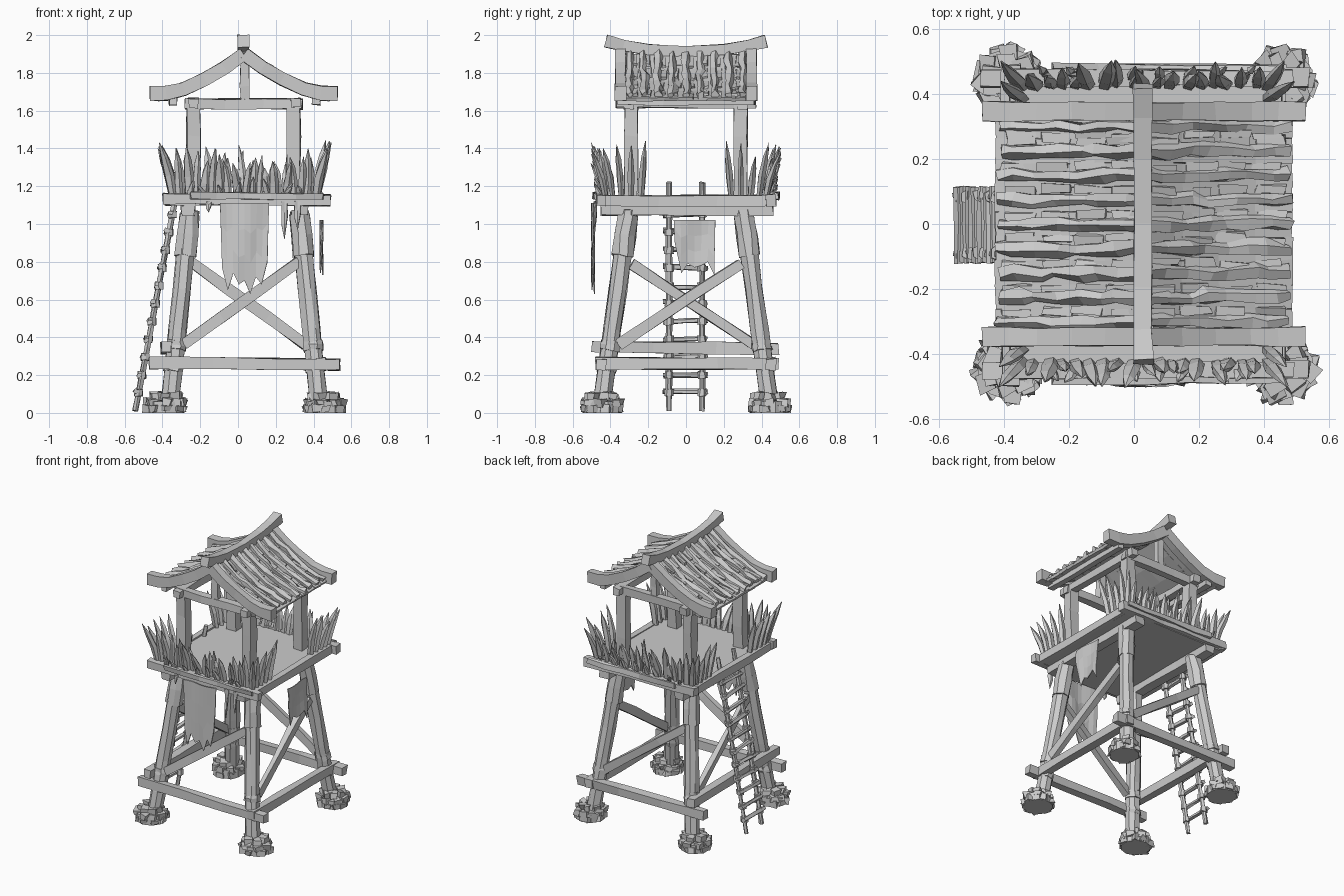
import bpy, bmesh, math, random
from mathutils import Vector

random.seed(4)
if "Cube" in bpy.data.objects:
    bpy.data.objects.remove(bpy.data.objects["Cube"], do_unlink=True)

mat = bpy.data.materials.new("weathered_grey")
mat.use_nodes = True
GREY = (0.6, 0.6, 0.6, 1)
mat.diffuse_color = GREY
mat.node_tree.nodes["Principled BSDF"].inputs["Base Color"].default_value = GREY

CX = 0.035                      # centre line of the tower
R = random.uniform


def finish(bm, name):
    bmesh.ops.recalc_face_normals(bm, faces=bm.faces[:])
    me = bpy.data.meshes.new(name)
    bm.to_mesh(me)
    bm.free()
    ob = bpy.data.objects.new(name, me)
    me.materials.append(mat)
    bpy.context.collection.objects.link(ob)
    return ob


def sweep(bm, pts, w, h, sides=4, jit=0.004, scales=None):
    """Sweep a box or polygon section along a path, with hand-hewn wobble."""
    pts = [Vector(p) for p in pts]
    rings = []
    for i, p in enumerate(pts):
        d = (pts[min(i + 1, len(pts) - 1)] - pts[max(i - 1, 0)]).normalized()
        hint = Vector((0, 1, 0)) if abs(d.z) > 0.8 else Vector((0, 0, 1))
        u = d.cross(hint).normalized()
        v = u.cross(d)
        s = scales[i] if scales else 1
        k = 1 / (2 * math.cos(math.pi / sides))
        ring = []
        for j in range(sides):
            a = 2 * math.pi * (j + 0.5) / sides
            q = p + u * w * s * k * math.cos(a) + v * h * s * k * math.sin(a)
            ring.append(bm.verts.new(q + Vector((R(-jit, jit), R(-jit, jit), R(-jit, jit)))))
        rings.append(ring)
    for a, b in zip(rings, rings[1:]):
        for j in range(sides):
            n = (j + 1) % sides
            bm.faces.new((a[j], a[n], b[n], b[j]))
    bm.faces.new(rings[0])
    bm.faces.new(rings[-1])


def line(a, b, n):
    a, b = Vector(a), Vector(b)
    return [a.lerp(b, i / n) for i in range(n + 1)]


def beam(name, a, b, w, h, n=3, sides=4, jit=0.005):
    bm = bmesh.new()
    sweep(bm, line(a, b, n), w, h, sides, jit)
    return finish(bm, name)


# Legs with thicker head blocks, and rubble footings
def leg_at(sx, sy, z):
    t = z / 1.06
    return Vector((CX + sx * (0.40 - 0.11 * t), sy * (0.45 - 0.145 * t), z))


corners = [(sx, sy) for sx in (-1, 1) for sy in (-1, 1)]
for sx, sy in corners:
    tag = ("left" if sx > 0 else "right") + ("_front" if sy < 0 else "_back")
    bm = bmesh.new()
    sweep(bm, line(leg_at(sx, sy, 0.02), leg_at(sx, sy, 1.07), 5), 0.092, 0.092, 8, 0.005)
    for z0, z1, r in ((0.83, 1.05, 0.108), (0.22, 0.27, 0.1), (0.33, 0.38, 0.1)):
        sweep(bm, line(leg_at(sx, sy, z0), leg_at(sx, sy, z1), 2), r, r, 8, 0.006, (1, 1, 0.93))
    finish(bm, "leg_" + tag)

    bm = bmesh.new()
    c = Vector((CX + sx * 0.42, sy * 0.443, 0))
    sweep(bm, line(c, c + Vector((0, 0, 0.06)), 1), 0.19, 0.19, 10, 0.0)
    for ring, count, z in ((0.084, 9, 0.022), (0.08, 8, 0.055), (0.058, 7, 0.088)):
        for i in range(count):
            a = 2 * math.pi * (i + R(-0.3, 0.3)) / count
            p = c + Vector((math.cos(a) * ring, math.sin(a) * ring, z))
            stone = bmesh.ops.create_cube(bm, size=R(0.04, 0.054))["verts"]
            turn = R(0, 3)
            for v in stone:
                x, y = v.co.x + R(-.01, .01), v.co.y + R(-.01, .01)
                v.co = p + Vector((x * math.cos(turn) - y * math.sin(turn),
                                   x * math.sin(turn) + y * math.cos(turn), v.co.z * 0.8 + R(-.008, .008)))
                v.co.z = max(v.co.z, 0)
    finish(bm, "footing_stones_" + tag)

# Lower ties and one diagonal brace per side
beam("tie_front", (-0.47, -0.45, 0.265), (0.54, -0.45, 0.255), 0.055, 0.06)
beam("tie_back", (-0.47, 0.45, 0.265), (0.54, 0.45, 0.255), 0.055, 0.06)
beam("tie_left", (0.44, -0.48, 0.26), (0.44, 0.49, 0.26), 0.055, 0.06)
beam("tie_right", (-0.38, -0.5, 0.35), (-0.38, 0.49, 0.34), 0.055, 0.06)
for name, a, b in (("front", (-0.29, -0.41, 0.36), (0.32, -0.35, 0.8)),
                   ("back", (0.36, 0.41, 0.36), (-0.25, 0.35, 0.8)),
                   ("left", (0.41, -0.36, 0.36), (0.36, 0.29, 0.79)),
                   ("right", (-0.34, 0.36, 0.36), (-0.29, -0.29, 0.79))):
    beam("brace_" + name, a, b, 0.038, 0.055)

# Platform: planked floor, bearers and end rails
bm = bmesh.new()
for i in range(9):
    y = -0.4 + i * 0.1
    sweep(bm, line((-0.36, y, 1.12), (0.43, y, 1.12), 2), 0.102, 0.045, 4, 0.0)
finish(bm, "floor_planks")
for s in (-1, 1):
    side = "left" if s > 0 else "right"
    beam("bearer_" + side, (CX + s * 0.3, -0.45, 1.072), (CX + s * 0.3, 0.46, 1.072), 0.07, 0.055)
    beam("floor_edge_" + side, (CX + s * 0.40, -0.45, 1.125), (CX + s * 0.40, 0.47, 1.125), 0.04, 0.055)
    end = "front" if s < 0 else "back"
    beam("end_rail_" + end, (-0.4, s * 0.45, 1.135), (0.49, s * 0.45, 1.125), 0.05, 0.058, 5)
    beam("rail_batten_" + end, (-0.25, s * 0.485, 1.15), (0.45, s * 0.48, 1.145), 0.018, 0.035, 5)


# Palisade spikes, leaning outwards and returning around each corner
def spike(bm, x, y, lean, height, w):
    p = Vector((x, y, 1.12))
    l = Vector(lean)
    pts = [p, p + l * 0.3 + Vector((0, 0, height * 0.45)),
           p + l * 0.65 + Vector((0, 0, height * 0.75)), p + l + Vector((0, 0, height))]
    sweep(bm, pts, w, w * 0.7, 5, 0.003, (0.8, 1, 0.75, 0.04))


for sy, end in ((-1, "front"), (1, "back")):
    bm = bmesh.new()
    for i in range(17):
        x = -0.3 + i * 0.67 / 16
        spike(bm, x + R(-.01, .01), sy * 0.425, (R(-0.03, 0.03), sy * R(0.02, 0.08), 0), R(0.17, 0.3), R(0.032, 0.05))
        if i % 2:
            spike(bm, x, sy * 0.445, (R(-0.05, 0.05), sy * 0.04, 0), R(0.08, 0.14), 0.03)
    for sx in (-1, 1):
        for i, y in enumerate((0.24, 0.29, 0.34, 0.385, 0.42)):
            spike(bm, CX + sx * 0.375, sy * y, (sx * R(0.05, 0.085), sy * (i - 1) * 0.027, 0), R(0.23, 0.32), 0.042)
    finish(bm, "spikes_" + end)

# Upper posts and roof frame
for sx, sy in corners:
    x, y = CX - 0.005 + sx * 0.265, sy * 0.29
    tag = ("left" if sx > 0 else "right") + ("_front" if sy < 0 else "_back")
    beam("post_" + tag, (x, y, 1.12), (x, y, 1.64), 0.072, 0.068, 3)
for s in (-1, 1):
    end = "front" if s < 0 else "back"
    side = "left" if s > 0 else "right"
    beam("tie_beam_" + end, (-0.28, s * 0.3, 1.635), (0.34, s * 0.3, 1.635), 0.05, 0.055)
    beam("king_post_" + end, (CX, s * 0.3, 1.64), (CX, s * 0.3, 1.9), 0.045, 0.045)
    beam("wall_plate_" + side, (CX + s * 0.27, -0.37, 1.64), (CX + s * 0.27, 0.37, 1.64), 0.05, 0.05)
    beam("eave_purlin_" + side, (CX + s * 0.38, -0.36, 1.65), (CX + s * 0.38, 0.36, 1.65), 0.04, 0.04)


def slope(s, t, y, lift=0):
    return Vector((CX - 0.005 + s * 0.455 * t, y, 1.895 - 0.35 * t + 0.12 * t * t + lift))


# Curved gable boards and sagging ridge beam
for sy, end in ((-1, "front"), (1, "back")):
    for s, side in ((-1, "right"), (1, "left")):
        bm = bmesh.new()
        path = [slope(s, t, sy * 0.347, 0.005 + 0.1 * max(0, t - 0.8)) for t in (0, 0.22, 0.45, 0.7, 0.9, 1.09)]
        sweep(bm, path, 0.055, 0.07, 4, 0.003, (1, 1, 1, 1, 1.1, 1.1))
        finish(bm, "gable_board_" + end + "_" + side)
bm = bmesh.new()
ridge = [(CX - 0.007, y, 1.912 + 0.055 * (abs(y) / 0.42) ** 2.2) for y in (-0.425, -0.33, -0.2, 0, 0.2, 0.33, 0.425)]
sweep(bm, ridge, 0.055, 0.058, 4, 0.003, (1.15, 1, 1, 1, 1, 1, 1.15))
finish(bm, "ridge_beam")

# Roof covering: under-boards with rough split poles running down the slope
for s, side in ((-1, "right"), (1, "left")):
    bm = bmesh.new()
    rows = 9
    for k in range(rows):
        y = -0.3 + 0.6 * k / (rows - 1)
        sweep(bm, [slope(s, t, y, -0.005) for t in (0, 0.25, 0.5, 0.75, 1)], 0.076, 0.02, 4, 0.003)
        steps = [0] + [i / 7 + R(-0.04, 0.04) for i in range(1, 7)] + [R(0.96, 1.01)]
        sweep(bm, [slope(s, t, y + R(-0.006, 0.006), 0.014) for t in steps],
              0.036, 0.036, 5, 0.007, [R(0.75, 1.2) for t in steps])
        for j in range(4):
            t0 = j * 0.24 + R(0, 0.05)
            yy = y + R(0.02, 0.035) * (-1 if k == rows - 1 else 1)
            sweep(bm, [slope(s, t0, yy, 0), slope(s, min(t0 + 0.2, 1.0), yy, 0.012)], 0.026, 0.016, 4, 0.006)
    finish(bm, "roof_poles_" + side)

# Ladder leaning on the right side
foot, head = Vector((-0.545, 0, 0.01)), Vector((-0.315, 0, 1.22))
for y in (-0.09, 0.085):
    off = Vector((0, y, 0))
    beam("ladder_rail", foot + off, head + off, 0.027, 0.027, 7, 6, 0.004)
bm = bmesh.new()
for i in range(11):
    p = foot.lerp(head, 0.08 + i * 0.078)
    sweep(bm, line(p + Vector((-0.012, -0.12, R(-.01, .01))), p + Vector((-0.012, 0.115, R(-.01, .01))), 2), 0.026, 0.024, 5, 0.004)
    for y in (-0.09, 0.085):
        q = p + Vector((0, y, 0))
        sweep(bm, line(q - Vector((0, 0, 0.018)), q + Vector((0, 0, 0.018)), 1), 0.042, 0.042, 6, 0.004)
finish(bm, "ladder_rungs")


# Torn cloths hanging from the platform
def cloth(name, a, b, out, lengths, narrow=1.0):
    bm = bmesh.new()
    a, b, out = Vector(a), Vector(b), Vector(out)
    mid = (a + b) / 2
    grid = []
    n = len(lengths) - 1
    for i, l in enumerate(lengths):
        top = a.lerp(b, i / n)
        grid.append([bm.verts.new(top.lerp(mid, (1 - narrow) * j / 3) + Vector((0, 0, -l * j / 3))
                                  + out * (0.008 * math.sin(i * 0.9 + j))) for j in range(4)])
    for c, d in zip(grid, grid[1:]):
        for j in range(3):
            bm.faces.new((c[j], d[j], d[j + 1], c[j + 1]))
    ob = finish(bm, name)
    mod = ob.modifiers.new("thickness", "SOLIDIFY")
    mod.thickness = 0.006


cloth("front_banner", (-0.095, -0.495, 1.11), (0.165, -0.495, 1.11), (0, 1, 0),
      (0.34, 0.46, 0.37, 0.43, 0.41, 0.48, 0.39, 0.43, 0.31), 0.92)
cloth("side_flag", (0.445, -0.065, 1.02), (0.445, 0.155, 1.02), (1, 0, 0),
      (0.12, 0.28, 0.23, 0.25, 0.24, 0.22, 0.29), 0.95)
for x, l in ((-0.17, 0.06), (0.23, 0.2), (0.3, 0.15)):
    cloth("rag_strip", (x, -0.485, 1.12), (x + 0.03, -0.485, 1.12), (0, 1, 0), (l * 0.6, l, l * 0.4))
